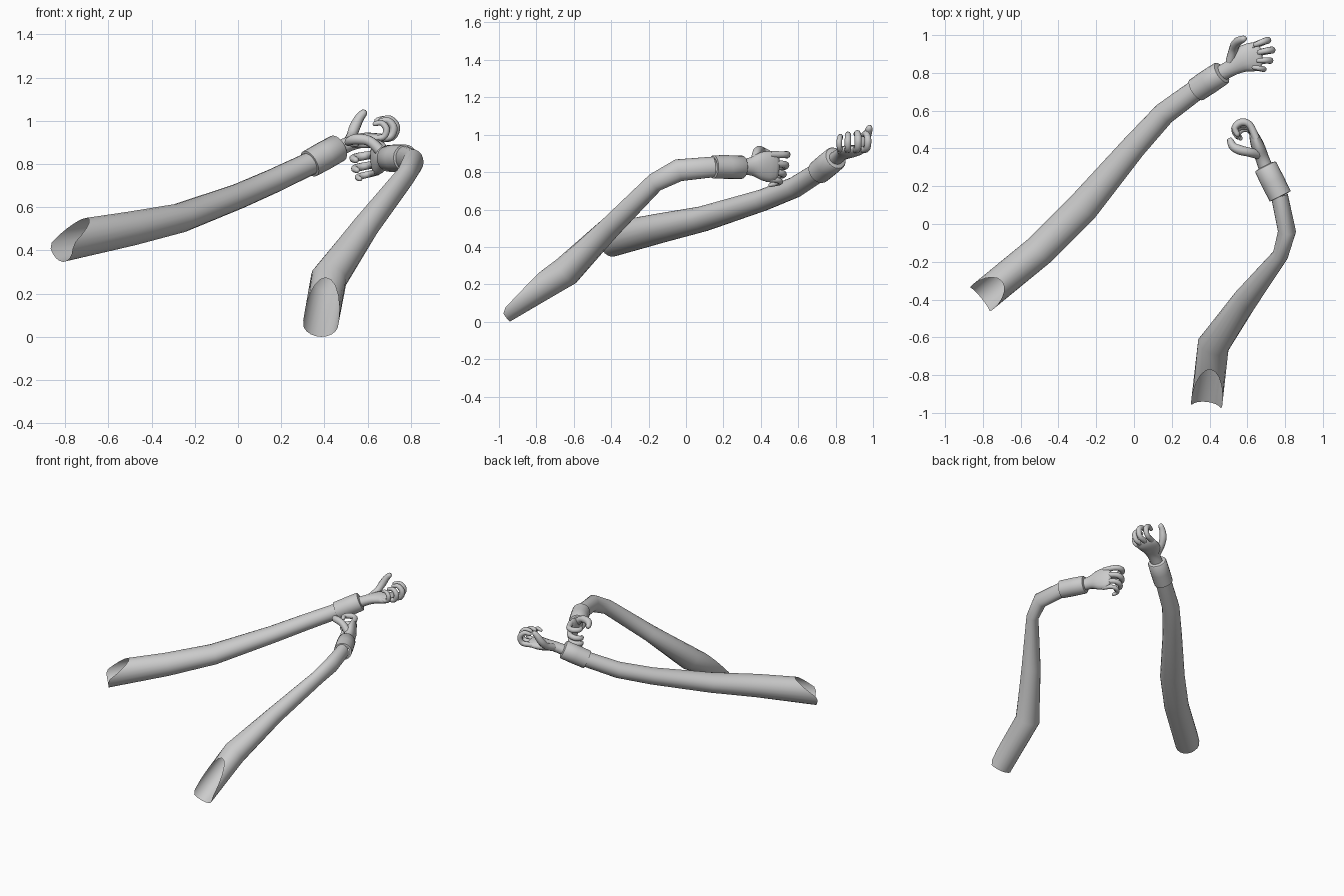
import bpy, bmesh, math
from mathutils import Vector

cube = bpy.data.objects.get("Cube")
if cube:
    bpy.data.objects.remove(cube)

grey = bpy.data.materials.new("plain grey")
grey.use_nodes = True
COLOUR = (0.6, 0.6, 0.6, 1)
grey.diffuse_color = COLOUR
grey.node_tree.nodes["Principled BSDF"].inputs["Base Color"].default_value = COLOUR


def refine(path, steps):
    """Pass a smooth curve through stations of (x, y, z, radius, radius)."""
    pts = [Vector(p) for p in path]
    out = []
    for i in range(len(pts) - 1):
        a, b, c, d = (pts[max(i - 1, 0)], pts[i], pts[i + 1], pts[min(i + 2, len(pts) - 1)])
        for s in range(steps):
            t = s / steps
            out.append(b + (c - a) * t / 2 + (a * 2 - b * 5 + c * 4 - d) * t * t / 2
                       + (b * 3 - a - c * 3 + d) * t ** 3 / 2)
    return out + [pts[-1]]


def sweep(name, path, up=(0, 0, 1), sides=16, steps=1, cap=False, lip=None, angle=50):
    """Loft elliptical rings; lip = (reach of the low edge, setback of the top edge)."""
    stations = refine(path, steps) if steps > 1 else [Vector(p) for p in path]
    centres = [Vector(s[:3]) for s in stations]
    bm = bmesh.new()
    rings = []
    last = len(centres) - 1
    for i, c in enumerate(centres):
        before = (c - centres[i - 1]).normalized() if i else Vector()
        after = (centres[i + 1] - c).normalized() if i < last else Vector()
        t = (before + after).normalized()
        side = t.cross(Vector(up)).normalized()
        top = side.cross(t)
        ring = []
        for k in range(sides):
            a = math.tau * k / sides
            p = c + side * math.cos(a) * stations[i][3] + top * math.sin(a) * stations[i][4]
            if lip and i == 0:
                rise = max(0, math.sin(a) + 0.1) / 1.1
                p += t * (-lip[0] + (lip[0] + lip[1]) * rise)
            ring.append(bm.verts.new(p))
        rings.append(ring)
    for r, q in zip(rings, rings[1:]):
        for k in range(sides):
            n = (k + 1) % sides
            bm.faces.new((r[k], r[n], q[n], q[k]))
    if cap:
        # rounded tip: a smaller ring, then a point
        t = (centres[-1] - centres[-2]).normalized()
        reach = min(stations[-1][3], stations[-1][4])
        c = centres[-1]
        dome = [bm.verts.new(c + (v.co - c) * 0.7 + t * reach * 0.7) for v in rings[-1]]
        tip = bm.verts.new(c + t * reach)
        for k in range(sides):
            n = (k + 1) % sides
            bm.faces.new((rings[-1][k], rings[-1][n], dome[n], dome[k]))
            bm.faces.new((dome[k], dome[n], tip))
    bmesh.ops.recalc_face_normals(bm, faces=bm.faces)
    mesh = bpy.data.meshes.new(name)
    bm.to_mesh(mesh)
    bm.free()
    mesh.materials.append(grey)
    obj = bpy.data.objects.new(name, mesh)
    bpy.context.collection.objects.link(obj)
    bpy.ops.object.select_all(action='DESELECT')
    obj.select_set(True)
    bpy.context.view_layer.objects.active = obj
    bpy.ops.object.shade_smooth_by_angle(angle=math.radians(angle))
    return obj


def digit(name, points, radius, up):
    """Tapered finger with a slight swelling at the middle joint."""
    taper = (1, 0.92, 0.98, 0.85, 0.7)
    path = [(*p, radius * f, radius * f) for p, f in zip(points, taper)]
    sweep(name, path, up, sides=10, steps=4, cap=True, angle=80)


def cuff(name, start, end, radius):
    """Band with short bevelled rims that tuck into the sleeve and wrist."""
    a, b = Vector(start), Vector(end)
    rims = ((0, 0.78), (0.01, 1), (0.5, 1.02), (0.97, 1), (1, 0.93), (0.97, 0.7))
    sweep(name, [(*a.lerp(b, f), radius * s, radius * s) for f, s in rims[:5]], sides=20)
    # turned-in end of the band
    sweep(name + "_rim", [(*a.lerp(b, 1), radius * 0.93, radius * 0.93),
                          (*a.lerp(b, 1.03), radius * 0.55, radius * 0.55)], sides=20)


NAMES = ("index", "middle", "ring", "little")

# Right arm: reaching forward with an open upturned hand
sweep("right_sleeve", [
    (-0.75, -0.345, 0.45, 0.085, 0.09), (-0.5, -0.14, 0.50, 0.085, 0.08),
    (-0.27, 0.09, 0.55, 0.085, 0.068), (0, 0.41, 0.65, 0.066, 0.058),
    (0.16, 0.585, 0.72, 0.06, 0.056), (0.35, 0.725, 0.81, 0.055, 0.053)],
    sides=20, lip=(0.09, 0.08))
cuff("right_cuff", (0.33, 0.71, 0.80), (0.465, 0.80, 0.875), 0.065)
sweep("right_palm", [
    (0.44, 0.785, 0.86, 0.042, 0.038), (0.52, 0.83, 0.895, 0.045, 0.034),
    (0.58, 0.87, 0.91, 0.07, 0.034), (0.63, 0.885, 0.915, 0.076, 0.029),
    (0.66, 0.89, 0.922, 0.066, 0.02)], steps=4, cap=True, angle=80)
bases = ((0.645, 0.945), (0.665, 0.905), (0.66, 0.86), (0.635, 0.825))
curl = ((-0.02, 0, 0), (0.045, 0.01, 0.005), (0.063, 0.012, 0.05),
        (0.035, 0.01, 0.085), (-0.002, 0.004, 0.08))
for i, (x, y) in enumerate(bases):
    size = (1, 1.03, 0.95, 0.82)[i]
    fan = (0.25, 0.05, -0.1, -0.3)[i]
    points = [(x + dx * size, y + (dy + dx * fan) * size, 0.92 + dz * size) for dx, dy, dz in curl]
    digit("right_" + NAMES[i] + "_finger", points, 0.0195 * size, (0, 1, 0))
digit("right_thumb", [(0.51, 0.86, 0.9), (0.525, 0.92, 0.93), (0.54, 0.955, 0.97),
                      (0.56, 0.972, 1.01), (0.58, 0.98, 1.035)], 0.026, (1, 0, 0))

# Left arm: bent at the elbow with a loosely closed hand
sweep("left_sleeve", [
    (0.395, -0.86, 0.135, 0.083, 0.072), (0.42, -0.64, 0.27, 0.085, 0.082),
    (0.59, -0.40, 0.51, 0.066, 0.058), (0.775, -0.165, 0.745, 0.042, 0.052),
    (0.81, -0.04, 0.81, 0.048, 0.06), (0.77, 0.15, 0.828, 0.045, 0.055)],
    sides=20, lip=(0.14, 0.15))
cuff("left_cuff", (0.775, 0.145, 0.828), (0.695, 0.305, 0.826), 0.062)
sweep("left_palm", [
    (0.705, 0.28, 0.825, 0.04, 0.042), (0.68, 0.345, 0.83, 0.036, 0.048),
    (0.66, 0.40, 0.832, 0.036, 0.074), (0.642, 0.45, 0.83, 0.03, 0.082),
    (0.632, 0.48, 0.828, 0.022, 0.072)], steps=4, cap=True, angle=80)
curl = ((0.015, -0.03), (-0.02, 0.045), (-0.065, 0.058), (-0.098, 0.03), (-0.085, -0.005))
for i, z in enumerate((0.893, 0.85, 0.803, 0.763)):
    size = (1, 1.02, 0.95, 0.8)[i]
    points = [(0.632 + dx * size, 0.48 - 0.008 * i + dy * size, z - 0.008 * k * (i > 0))
              for k, (dx, dy) in enumerate(curl)]
    digit("left_" + NAMES[i] + "_finger", points, 0.0205 * size, (0, 0, 1))
digit("left_thumb", [(0.655, 0.37, 0.865), (0.61, 0.38, 0.905), (0.56, 0.392, 0.915),
                     (0.525, 0.41, 0.91), (0.51, 0.44, 0.9)], 0.026, (0, 0, 1))
